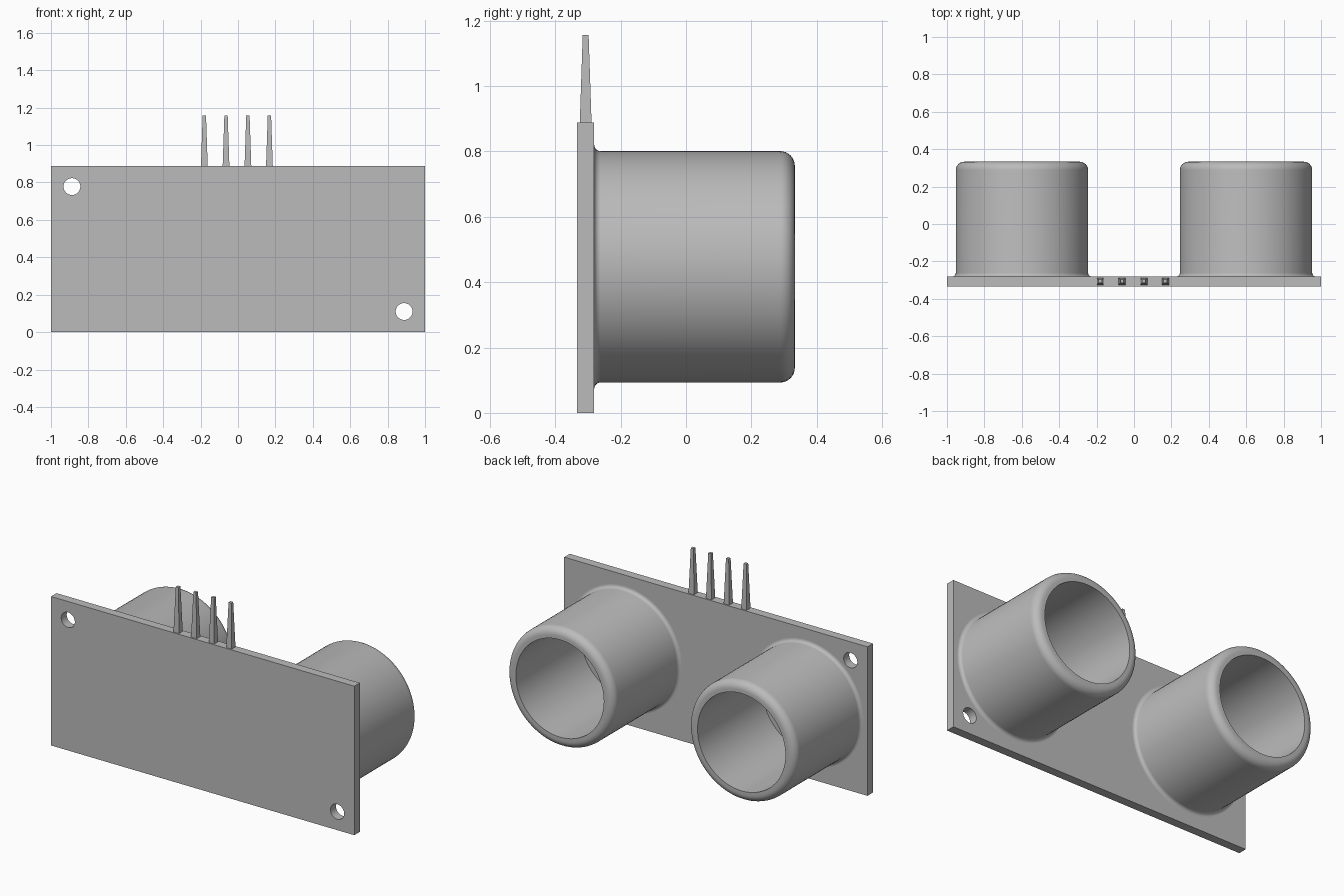
import bpy, bmesh
from math import sin, cos, pi, radians
from mathutils import Matrix, Vector

cube = bpy.data.objects.get("Cube")
if cube:
    bpy.data.objects.remove(cube, do_unlink=True)

grey = bpy.data.materials.new("plain grey")
grey.use_nodes = True
COLOUR = (0.5, 0.5, 0.5, 1)
grey.diffuse_color = COLOUR
grey.node_tree.nodes["Principled BSDF"].inputs["Base Color"].default_value = COLOUR

FRONT, BACK, RIM = -0.333, -0.281, 0.333   # y levels
HEIGHT = 0.888                             # board height
MID_Y = (FRONT + BACK) / 2


def make_object(name, bm):
    bmesh.ops.recalc_face_normals(bm, faces=bm.faces)
    mesh = bpy.data.meshes.new(name)
    bm.to_mesh(mesh)
    bm.free()
    mesh.materials.append(grey)
    obj = bpy.data.objects.new(name, mesh)
    bpy.context.collection.objects.link(obj)
    return obj


def smooth(obj):
    bpy.ops.object.select_all(action='DESELECT')
    obj.select_set(True)
    bpy.context.view_layer.objects.active = obj
    bpy.ops.object.shade_smooth_by_angle(angle=radians(35))


def arc(cx, cy, r, start, end, steps):
    angles = [radians(start + (end - start) * i / steps) for i in range(steps + 1)]
    return [(cx + r * cos(a), cy + r * sin(a)) for a in angles]


# Circuit board
bm = bmesh.new()
bmesh.ops.create_cube(bm, size=1, matrix=Matrix.Translation((0, MID_Y, HEIGHT / 2))
                      @ Matrix.Diagonal((2, BACK - FRONT, HEIGHT, 1)))
board = make_object("board", bm)

# Mounting holes in opposite corners
bm = bmesh.new()
for side in (-1, 1):
    place = Matrix.Translation((side * 0.888, MID_Y, HEIGHT / 2 - side * 0.334))
    bmesh.ops.create_cone(bm, cap_ends=True, segments=40, radius1=0.045, radius2=0.045,
                          depth=0.2, matrix=place @ Matrix.Rotation(pi / 2, 4, 'X'))
cutter = make_object("hole_cutter", bm)
cut = board.modifiers.new("mounting_holes", 'BOOLEAN')
cut.object = cutter
cut.solver = 'EXACT'
bpy.context.view_layer.objects.active = board
bpy.ops.object.modifier_apply(modifier=cut.name)
bpy.data.objects.remove(cutter, do_unlink=True)
smooth(board)

# Open sensor tubes: hollow, with a rounded rim and a small fillet at the board
OUTER, INNER, ROUND, FILLET = 0.354, 0.29, 0.045, 0.02
profile = [(INNER, BACK), (INNER, RIM)]
profile += arc(OUTER - ROUND, RIM - ROUND, ROUND, 90, 0, 8)
profile += arc(OUTER + FILLET, BACK + FILLET, FILLET, 180, 270, 6)
for name, x in (("right_tube", -0.599), ("left_tube", 0.599)):
    bm = bmesh.new()
    verts = [bm.verts.new((r, y, 0)) for r, y in profile]
    edges = [bm.edges.new((v, verts[i - 1])) for i, v in enumerate(verts)]
    bmesh.ops.spin(bm, geom=verts + edges, cent=(0, 0, 0), axis=(0, 1, 0),
                   angle=2 * pi, steps=96)
    bmesh.ops.remove_doubles(bm, verts=bm.verts, dist=0.0005)
    bmesh.ops.translate(bm, verts=bm.verts, vec=Vector((x, 0, 0.447)))
    smooth(make_object(name, bm))

# Tapered square connector pins
PIN = 1.157 - HEIGHT
for i, x in enumerate((-0.18, -0.064, 0.053, 0.168)):
    bm = bmesh.new()
    bmesh.ops.create_cube(bm, size=1, matrix=Matrix.Translation((x, MID_Y, HEIGHT + PIN / 2))
                          @ Matrix.Diagonal((0.036, 0.036, PIN, 1)))
    top = [v for v in bm.verts if v.co.z > HEIGHT + PIN / 2]
    bmesh.ops.scale(bm, verts=top, vec=(0.5, 0.5, 1),
                    space=Matrix.Translation((-x, -MID_Y, 0)))
    make_object(f"pin_{i + 1}", bm)
